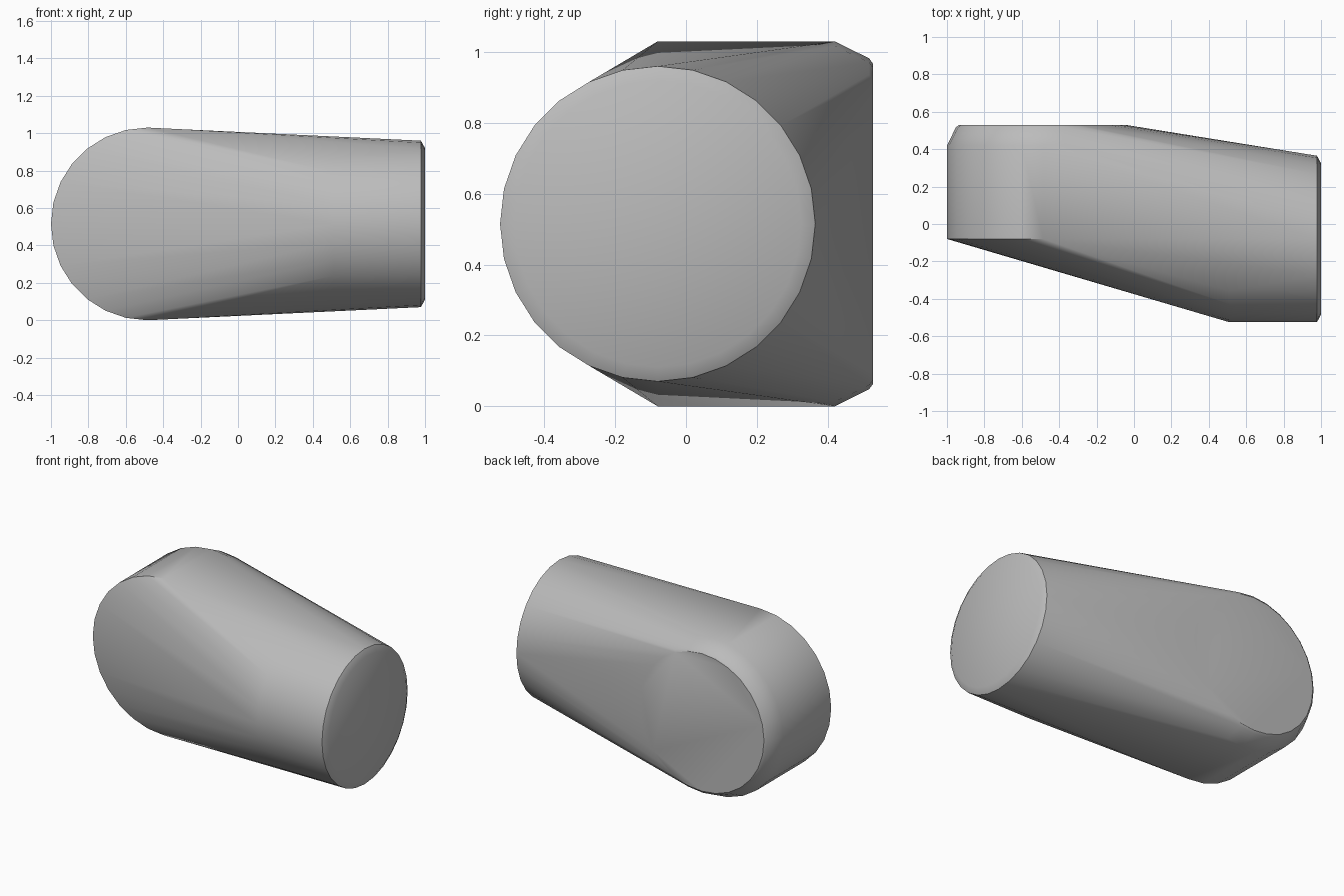
import bpy, bmesh
from math import sin, cos, tau, radians
from mathutils import Vector

cube = bpy.data.objects.get("Cube")
if cube:
    bpy.data.objects.remove(cube, do_unlink=True)

SEGMENTS = 28
MID_Z = 0.515

# Plain grey finish
grey = bpy.data.materials.new("plain_grey")
grey.use_nodes = True
colour = (0.5, 0.5, 0.5, 1)
grey.diffuse_color = colour
grey.node_tree.nodes["Principled BSDF"].inputs["Base Color"].default_value = colour

bm = bmesh.new()


def ring(centre, radius, u):
    """Circle of points spanned by the horizontal direction u and z."""
    for i in range(SEGMENTS):
        a = tau * i / SEGMENTS
        bm.verts.new(Vector(centre) + radius * (cos(a) * Vector(u) + sin(a) * Vector((0, 0, 1))))


# Rounded end: a disc across the depth, chamfered at the back
for y, radius in ((-0.08, 0.515), (0.42, 0.515), (0.517, 0.467), (0.528, 0.452)):
    ring((-0.485, y, MID_Z), radius, (1, 0, 0))

# Round neck: a short cylinder along x with a chamfered tip
for x, radius in ((0.51, 0.445), (0.978, 0.445), (1.0, 0.405)):
    ring((x, -0.08, MID_Z), radius, (0, 1, 0))

# Skin stretched over both ends
hull = bmesh.ops.convex_hull(bm, input=bm.verts)
loose = {g for g in hull["geom_interior"] + hull["geom_unused"] if isinstance(g, bmesh.types.BMVert)}
bmesh.ops.delete(bm, geom=list(loose), context='VERTS')
bmesh.ops.dissolve_limit(bm, angle_limit=radians(0.5), verts=bm.verts, edges=bm.edges)
bmesh.ops.recalc_face_normals(bm, faces=bm.faces)

mesh = bpy.data.meshes.new("elbow_body")
bm.to_mesh(mesh)
bm.free()
mesh.materials.append(grey)
body = bpy.data.objects.new("elbow_body", mesh)
bpy.context.collection.objects.link(body)

# Smooth flanks with crisp rims
bpy.ops.object.select_all(action='DESELECT')
body.select_set(True)
bpy.context.view_layer.objects.active = body
bpy.ops.object.shade_smooth_by_angle(angle=radians(30))
